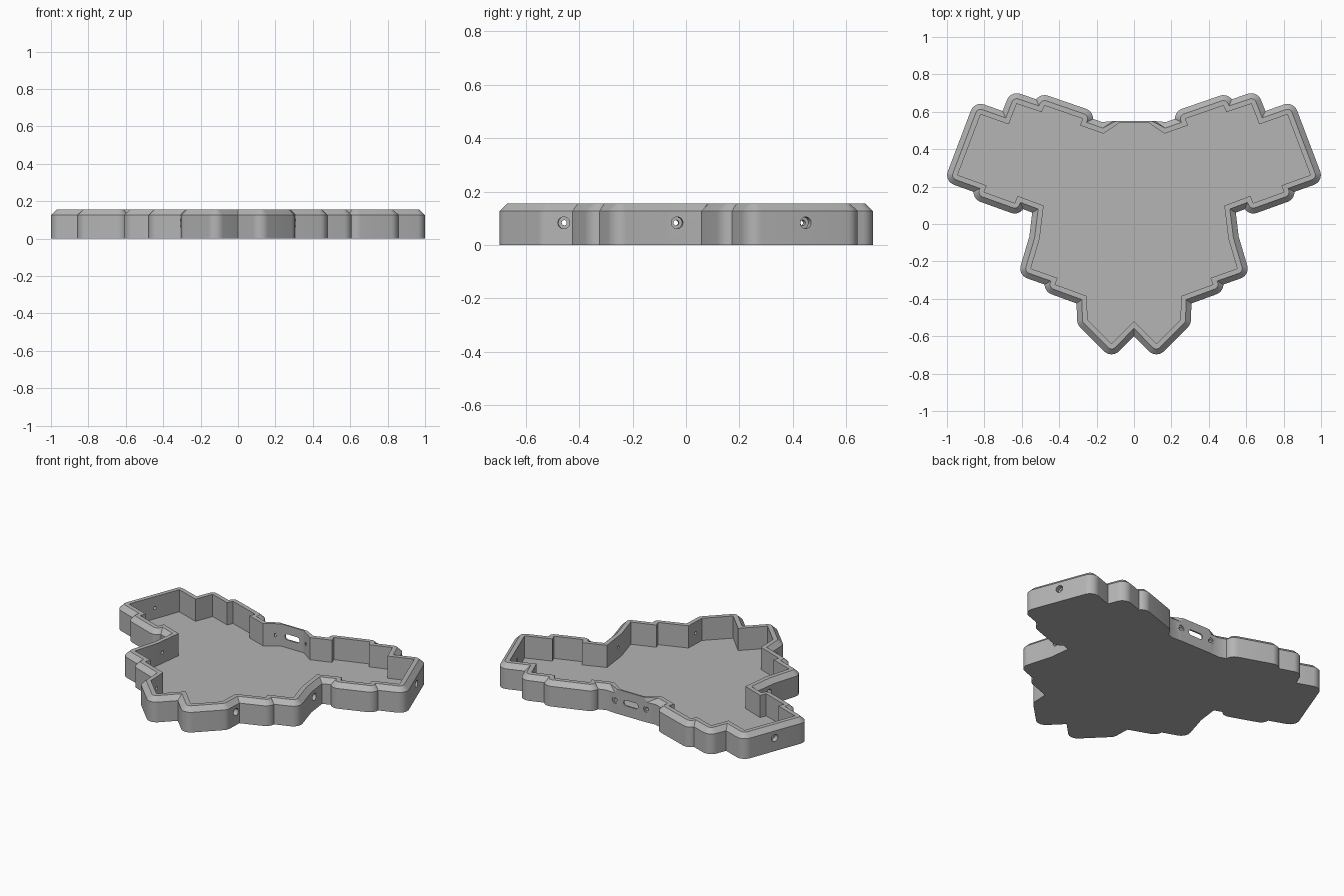
import bpy, bmesh, math
from mathutils import Vector, Matrix
from mathutils.geometry import intersect_line_line_2d

cube = bpy.data.objects.get("Cube")
if cube:
    bpy.data.objects.remove(cube, do_unlink=True)

HEIGHT, SHOULDER, FLOOR = 0.155, 0.127, 0.015
WALL, LIP, PLATE_Y, HOLE_Z = 0.056, 0.027, 0.55, 0.083

grey = bpy.data.materials.new("grey_plastic")
grey.use_nodes = True
grey.diffuse_color = (0.46, 0.46, 0.46, 1)
grey.node_tree.nodes["Principled BSDF"].inputs["Base Color"].default_value = (0.46, 0.46, 0.46, 1)

# Half of the inner wall outline, from the back centre round to the front notch
half = [(0, .54), (.08, .54), (.163, .483), (.288, .527), (.275, .563),
        (.478, .633), (.494, .598), (.627, .643), (.67, .533), (.82, .586),
        (.943, .262), (.788, .206), (.802, .171), (.638, .112), (.622, .15),
        (.483, .098), (.505, -.08), (.552, -.238), (.408, -.289), (.422, -.323),
        (.253, -.385), (.248, -.513), (.12, -.641), (0, -.52)]
inner = [Vector(p) for p in half]
inner += [Vector((-x, y)) for x, y in half[-2:0:-1]]


def outward(a, b):
    d = (b - a).normalized()
    return Vector((-d.y, d.x))


def offset(poly, r, steps=8):
    """Grow the outline by r, rounding outer corners and trimming inner ones."""
    raw, n = [], len(poly)
    for i, p in enumerate(poly):
        n1 = outward(poly[i - 1], p)
        n2 = outward(p, poly[(i + 1) % n])
        turn = math.atan2(n1.cross(n2), n1.dot(n2))
        if abs(turn) < 0.001:
            raw.append(p + n1 * r)
        elif turn < 0:
            for k in range(steps + 1):
                raw.append(p + Matrix.Rotation(turn * k / steps, 2) @ n1 * r)
        else:
            raw += [p + n1 * r, p + n2 * r]
    raw.append(raw[0])
    out, k = [raw[0]], 1
    while k < len(raw):
        hit = None
        for j in range(k + 1, min(k + 24, len(raw) - 1)):
            x = intersect_line_line_2d(out[-1], raw[k], raw[j], raw[j + 1])
            if x:
                hit = (x, j + 1)
        if hit:
            out.append(hit[0])
            k = hit[1]
        else:
            out.append(raw[k])
            k += 1
    out.pop()
    # flat recess for the thin connector plate at the back
    return [Vector((p.x, min(p.y, PLATE_Y))) if abs(p.x) < 0.2 and p.y > 0 else p for p in out]


def stitch(bm, a, b):
    """Join two closed rings that may differ in point count."""
    i = j = 0
    na, nb = len(a), len(b)
    while i < na or j < nb:
        a0, a1, b0, b1 = a[i % na], a[(i + 1) % na], b[j % nb], b[(j + 1) % nb]
        if na == nb and i == j and (a0.co - b0.co).xy.length < 1e-5:
            bm.faces.new((a0, a1, b1, b0))
            i, j = i + 1, j + 1
        elif j >= nb or (i < na and (a1.co - b0.co).length <= (b1.co - a0.co).length):
            bm.faces.new((a0, a1, b0))
            i += 1
        else:
            bm.faces.new((a0, b1, b0))
            j += 1


# Tray body: stacked rings from the underside, over the rim, to the floor
bm = bmesh.new()
outer, lip = offset(inner, WALL), offset(inner, LIP)
levels = [(outer, 0), (outer, SHOULDER), (lip, HEIGHT), (inner, HEIGHT), (inner, FLOOR)]
rings = [[bm.verts.new((p.x, p.y, z)) for p in ring] for ring, z in levels]
for a, b in zip(rings, rings[1:]):
    stitch(bm, a, b)
bm.faces.new(rings[0])
bm.faces.new(rings[-1])
bmesh.ops.recalc_face_normals(bm, faces=bm.faces)
mesh = bpy.data.meshes.new("tray")
bm.to_mesh(mesh)
bm.free()
tray = bpy.data.objects.new("tray", mesh)
bpy.context.collection.objects.link(tray)
mesh.materials.append(grey)

cutters = []


def cut(point, normal, radius, depth, stretch=0):
    """Cut a round or stretched hole around a point on a wall."""
    cb = bmesh.new()
    bmesh.ops.create_cone(cb, cap_ends=True, segments=24, radius1=radius,
                          radius2=radius, depth=depth * 2)
    for v in cb.verts:
        v.co.x += math.copysign(stretch, v.co.x)
    rot = Vector((normal.x, normal.y, 0)).to_track_quat('Z', 'Y').to_matrix().to_4x4()
    cb.transform(Matrix.Translation((point.x, point.y, HOLE_Z)) @ rot)
    me = bpy.data.meshes.new("hole_cutter")
    cb.to_mesh(me)
    cb.free()
    me.materials.append(grey)
    ob = bpy.data.objects.new("hole_cutter", me)
    ob.hide_render = True
    bpy.context.collection.objects.link(ob)
    mod = tray.modifiers.new("hole", 'BOOLEAN')
    mod.operation, mod.solver, mod.object = 'DIFFERENCE', 'EXACT', ob
    cutters.append(ob)


# Stepped screw holes on the wing ends, waist and tail, on both sides
for edge, y in ((10, .428), (16, -.04), (21, -.455)):
    a, b = inner[edge - 1], inner[edge]
    p = a.lerp(b, (y - a.y) / (b.y - a.y))
    n = outward(a, b)
    for s in (1, -1):
        nn = Vector((n.x * s, n.y))
        q = Vector((p.x * s, p.y)) + nn * WALL
        cut(q, nn, 0.022, 0.03)
        cut(q, nn, 0.010, 0.08)

# Connector slot and two screw holes in the back plate
back = Vector((0, 1))
for s in (1, -1):
    spot = Vector((0.11 * s, PLATE_Y))
    cut(spot, back, 0.021, 0.005)
    cut(spot, back, 0.011, 0.03)

cb_spot = Vector((0, PLATE_Y))
cut(cb_spot, back, 0.018, 0.03, stretch=0.033)
# the slot must run along the plate, so lay its long axis on x
slot = cutters[-1].data
if max(v.co.x for v in slot.vertices) < 0.04:
    slot.transform(Matrix.Translation((0, PLATE_Y, HOLE_Z)) @ Matrix.Rotation(math.pi / 2, 4, 'Y')
                   @ Matrix.Translation((0, -PLATE_Y, -HOLE_Z)))

# Bake the holes and drop the cutters
bpy.context.view_layer.update()
deps = bpy.context.evaluated_depsgraph_get()
baked = bpy.data.meshes.new_from_object(tray.evaluated_get(deps))
tray.modifiers.clear()
tray.data = baked
for ob in cutters:
    bpy.data.objects.remove(ob, do_unlink=True)

bpy.ops.object.select_all(action='DESELECT')
tray.select_set(True)
bpy.context.view_layer.objects.active = tray
bpy.ops.object.shade_smooth_by_angle(angle=math.radians(30))
